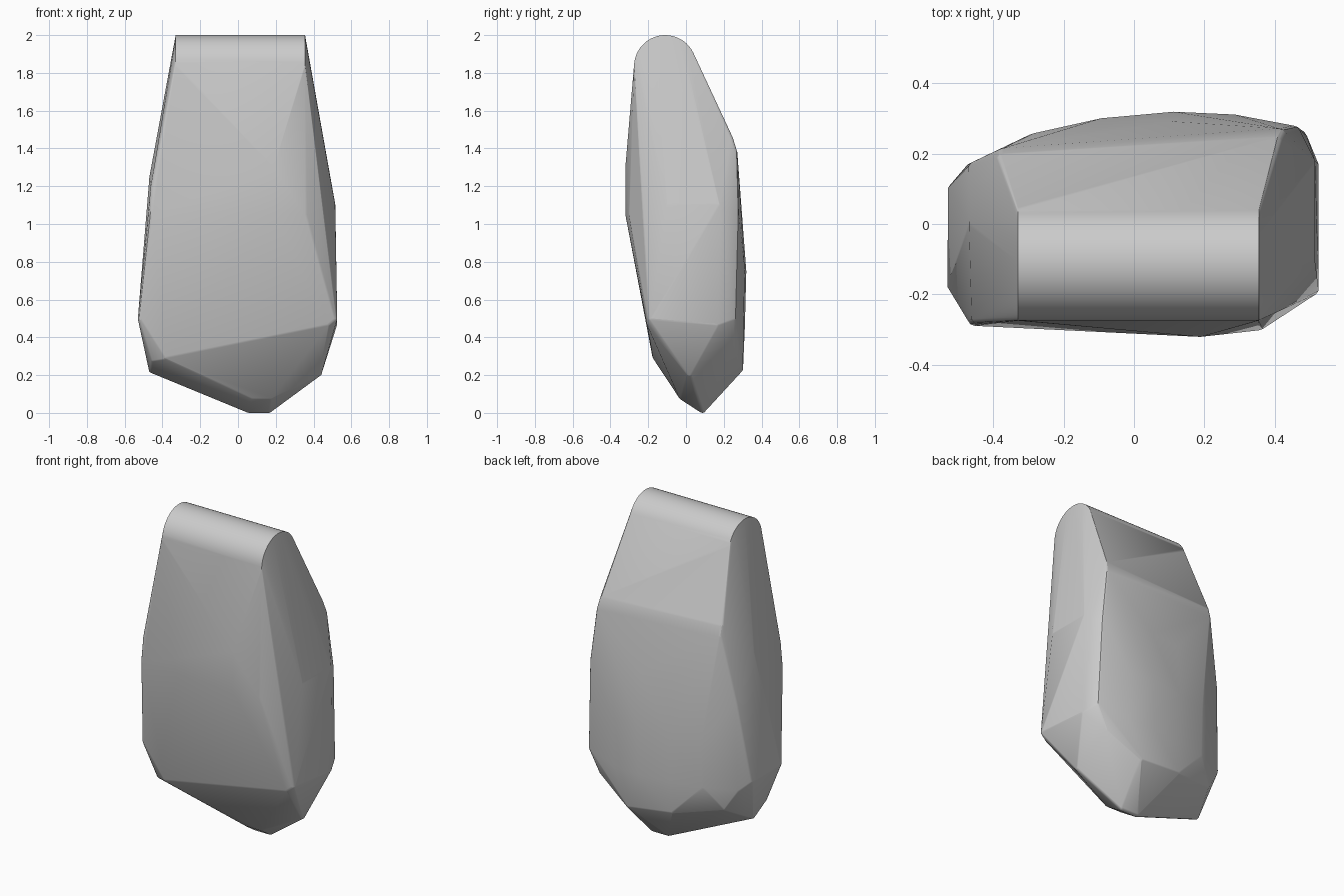
import bpy, bmesh, math
from mathutils import Vector

old = bpy.data.objects.get("Cube")
if old:
    bpy.data.objects.remove(old)

# Plain grey stone
stone = bpy.data.materials.new("grey_stone")
stone.use_nodes = True
grey = (0.6, 0.6, 0.6, 1)
stone.diffuse_color = grey
stone.node_tree.nodes["Principled BSDF"].inputs["Base Color"].default_value = grey

# Corners of the chipped body, by side
front = [(.35, -.255, 1.83), (.2, -.318, 1.3), (.2, -.318, 1.05), (.37, -.295, 1.05),
         (-.46, -.275, 1.2), (-.47, -.28, 1.05), (.49, -.195, .47), (-.4, -.165, .29)]
right = [(.515, -.1, 1.1), (.515, .18, 1.1), (.525, -.19, .5), (.525, .17, .47),
         (.45, -.02, 1.4), (.44, .02, .2)]
left = [(-.47, .0, 1.25), (-.53, -.18, .5), (-.53, .1, .5), (-.465, -.13, .28),
        (-.47, 0, .22), (-.47, .165, 1.0)]
back = [(.42, .24, 1.45), (.43, .262, 1.38), (-.39, .19, 1.46), (-.39, .205, 1.4),
        (.47, .27, 1.05), (.49, .255, .5), (.42, .25, .36), (.2, .295, .22),
        (-.1, .275, .25), (-.4, .18, .32), (-.48, .16, .45)]
foot = [(.06, .09, 0), (.17, .09, 0), (.08, -.02, .07), (.18, -.02, .07)]

# Gently bulging back
for z, bulge in ((.45, .31), (.75, .318), (1.08, .29)):
    for x in (-.3, -.1, .12, .3):
        back.append((x, bulge - .38 * (x - .12) ** 2, z))

bm = bmesh.new()

# A tiny ball at each corner softens the edges of the wrapped shape
RADIUS = .02
for corner in front + right + left + back + foot:
    p = Vector(corner)
    centre = Vector((0, 0, max(.5, min(p.z, 1.5))))
    p -= (p - centre).normalized() * RADIUS
    p.z = max(p.z, RADIUS)
    ball = bmesh.ops.create_icosphere(bm, subdivisions=2, radius=RADIUS)
    bmesh.ops.translate(bm, verts=ball["verts"], vec=p)

# Rounded ridge running across the top
for x in (-.33, .355):
    for i in range(25):
        a = math.radians(18 + i * 170 / 24)
        bm.verts.new((x, -.11 + .165 * math.cos(a), 1.835 + .165 * math.sin(a)))

# Wrap everything in one convex skin
result = bmesh.ops.convex_hull(bm, input=bm.verts[:])
spare = {g for g in result["geom_interior"] + result["geom_unused"]
         if isinstance(g, bmesh.types.BMVert)}
bmesh.ops.delete(bm, geom=list(spare), context="VERTS")
buried = [v for v in bm.verts if not v.link_faces]
bmesh.ops.delete(bm, geom=buried, context="VERTS")
bmesh.ops.recalc_face_normals(bm, faces=bm.faces[:])

mesh = bpy.data.meshes.new("stone_body")
bm.to_mesh(mesh)
bm.free()
mesh.materials.append(stone)
body = bpy.data.objects.new("stone_body", mesh)
bpy.context.collection.objects.link(body)

# Smooth shading that keeps the ridge ends crisp
bpy.ops.object.select_all(action="DESELECT")
body.select_set(True)
bpy.context.view_layer.objects.active = body
bpy.ops.object.shade_smooth_by_angle(angle=math.radians(30))
